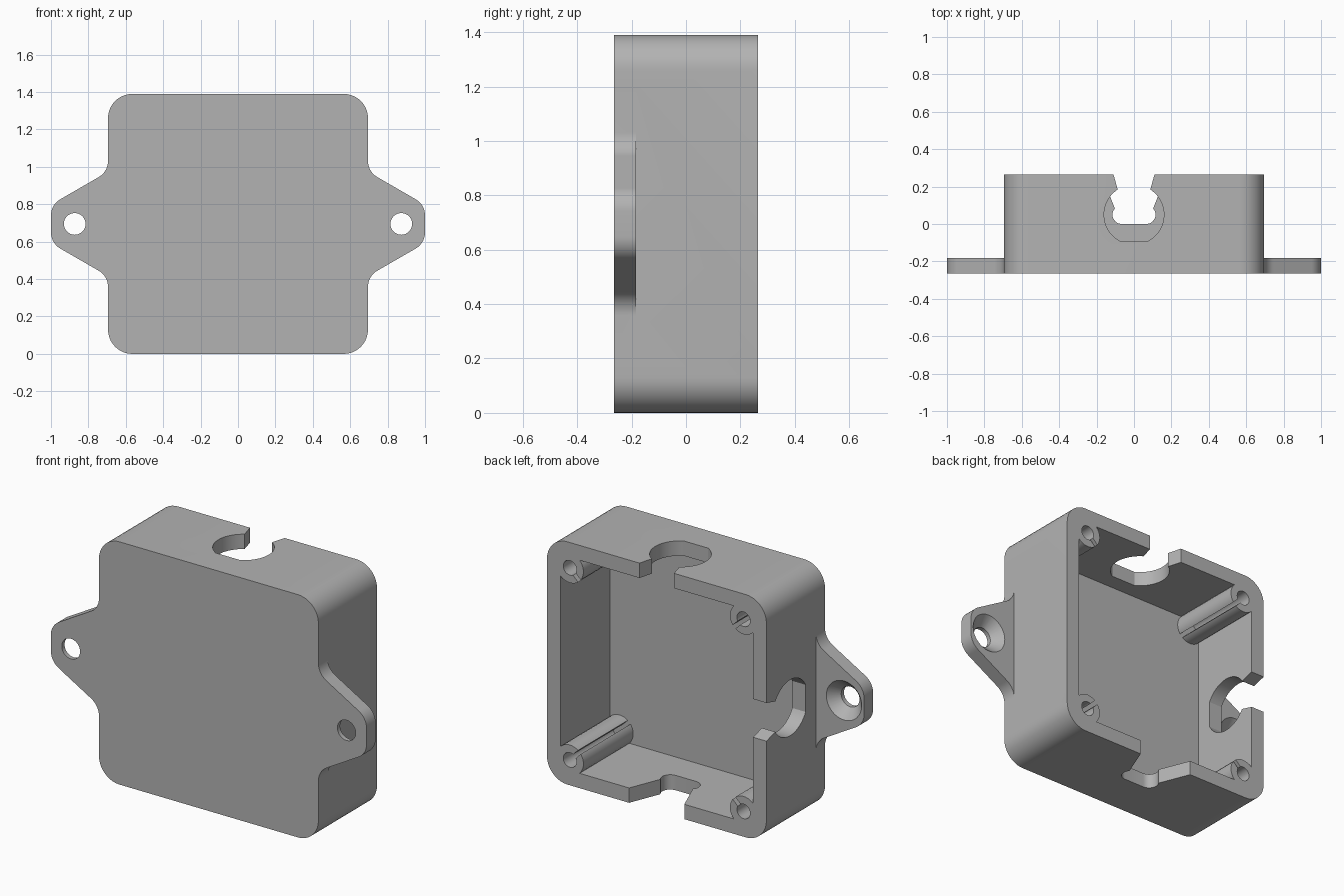
import bpy, bmesh, math
from mathutils import Vector

if "Cube" in bpy.data.objects:
    bpy.data.objects.remove(bpy.data.objects["Cube"])

H = 0.695          # half width and centre height of the box
Y0, Y1 = -0.265, 0.265
LUG, FLOOR, WALL = -0.183, -0.185, 0.085

grey = bpy.data.materials.new("light grey plastic")
grey.diffuse_color = (0.45, 0.45, 0.45, 1)
grey.use_nodes = True
grey.node_tree.nodes["Principled BSDF"].inputs["Base Color"].default_value = grey.diffuse_color


def rounded(points, n=10):
    """Fillet a polygon given as (x, y, radius)."""
    out = []
    for i, (x, y, r) in enumerate(points):
        p = Vector((x, y))
        if r == 0:
            out.append(p)
            continue
        a = (Vector(points[i - 1][:2]) - p).normalized()
        b = (Vector(points[(i + 1) % len(points)][:2]) - p).normalized()
        half = a.angle(b) / 2
        c = p + (a + b).normalized() * (r / math.sin(half))
        s, e = p + a * r / math.tan(half) - c, p + b * r / math.tan(half) - c
        turn = math.atan2(s.x * e.y - s.y * e.x, s.dot(e))
        for k in range(n + 1):
            t = turn * k / n
            out.append(c + Vector((s.x * math.cos(t) - s.y * math.sin(t),
                                   s.x * math.sin(t) + s.y * math.cos(t))))
    return out


def arc(cx, cy, r, a0, a1, n):
    return [Vector((cx + r * math.cos(math.radians(a0 + (a1 - a0) * k / n)),
                    cy + r * math.sin(math.radians(a0 + (a1 - a0) * k / n))))
            for k in range(n + 1)]


def loft(name, sections, place):
    """Solid through matching 2D outlines; place(p, depth) gives 3D."""
    bm = bmesh.new()
    rings = [[bm.verts.new(place(p, d)) for p in pts] for pts, d in sections]
    n = len(rings[0])
    for a, b in zip(rings, rings[1:]):
        for i in range(n):
            bm.faces.new((a[i], a[(i + 1) % n], b[(i + 1) % n], b[i]))
    bm.faces.new(rings[0])
    bm.faces.new(rings[-1])
    bmesh.ops.recalc_face_normals(bm, faces=bm.faces)
    me = bpy.data.meshes.new(name)
    bm.to_mesh(me)
    bm.free()
    ob = bpy.data.objects.new(name, me)
    me.materials.append(grey)
    bpy.context.collection.objects.link(ob)
    return ob


def front(p, d):       # outline in x/z (about the box centre), depth along y
    return (p.x, d, p.y + H)


def upright(p, d):     # outline in x/y, depth along z
    return (p.x, p.y, d)


def sideways(p, d):    # outline in z/y, depth along x
    return (d, p.y, p.x + H)


def combine(target, tool, op):
    m = target.modifiers.new(op, "BOOLEAN")
    m.operation, m.object, m.solver = op, tool, "EXACT"
    bpy.context.view_layer.objects.active = target
    bpy.ops.object.modifier_apply(modifier=m.name)
    bpy.data.objects.remove(tool)


def square(h, r):
    return rounded([(-h, -h, r), (h, -h, r), (h, h, r), (-h, h, r)])


def circle(x, z, r, n=32):
    return arc(x, z, r, 0, 360 * (n - 1) / n, n - 1)


# Rounded box body and the mounting plate with pointed ears
body = loft("enclosure", [(square(H, 0.13), Y0), (square(H, 0.13), Y1)], front)
w, a, b = H, 0.279, 0.103
plate = rounded([(1, -b, 0.1), (1, b, 0.1), (w, a, 0.1), (w, 0.5, 0), (-w, 0.5, 0), (-w, a, 0.1),
                 (-1, b, 0.1), (-1, -b, 0.1), (-w, -a, 0.1), (-w, -0.5, 0), (w, -0.5, 0), (w, -a, 0.1)])
combine(body, loft("ears", [(plate, Y0), (plate, LUG)], front), "UNION")

# Open cavity
inner = square(H - WALL, 0)
combine(body, loft("cavity", [(inner, FLOOR), (inner, Y1 + 0.1)], front), "DIFFERENCE")

# Corner screw posts with a pilot hole and a slit towards the middle
P = 0.55
for sx in (-1, 1):
    for sz in (-1, 1):
        x, z = sx * P, sz * P
        post = circle(x, z, 0.086)
        combine(body, loft("post", [(post, FLOOR - 0.02), (post, Y1)], front), "UNION")
        hole = circle(x, z, 0.042, 24)
        combine(body, loft("pilot", [(hole, FLOOR), (hole, Y1 + 0.1)], front), "DIFFERENCE")
        d, q = Vector((-sx, -sz)).normalized(), Vector((sz, -sx)).normalized() * 0.012
        c = Vector((x, z))
        slit = [c + q, c + d * 0.12 + q, c + d * 0.12 - q, c - q]
        combine(body, loft("slit", [(slit, FLOOR), (slit, Y1 + 0.1)], front), "DIFFERENCE")

# Countersunk screw holes in the ears
for sx in (-1, 1):
    secs = [(circle(sx * 0.873, 0, r), y) for r, y in
            ((0.058, Y0 - 0.1), (0.058, -0.24), (0.112, LUG), (0.112, LUG + 0.05))]
    combine(body, loft("countersink", secs, front), "DIFFERENCE")

# Keyhole slots: flat-bottomed circle in the top and the left wall
side = arc(0, 0.05, 0.16, -61, 57, 20)
key = side + [Vector((0.115, 0.285)), Vector((-0.115, 0.285))] + [Vector((-p.x, p.y)) for p in reversed(side)]
combine(body, loft("top_slot", [(key, 1.2), (key, 1.5)], upright), "DIFFERENCE")
combine(body, loft("left_slot", [(key, -0.8), (key, -0.58)], sideways), "DIFFERENCE")

# Flared slot with a small oblong seat in the bottom wall
side = arc(0.065, 0.05, 0.05, -90, 42, 12)
key = side + [Vector((0.183, 0.285)), Vector((-0.183, 0.285))] + [Vector((-p.x, p.y)) for p in reversed(side)]
combine(body, loft("bottom_slot", [(key, -0.1), (key, 0.2)], upright), "DIFFERENCE")

bpy.ops.object.select_all(action="DESELECT")
body.select_set(True)
bpy.context.view_layer.objects.active = body
bpy.ops.object.shade_smooth_by_angle(angle=math.radians(30))
